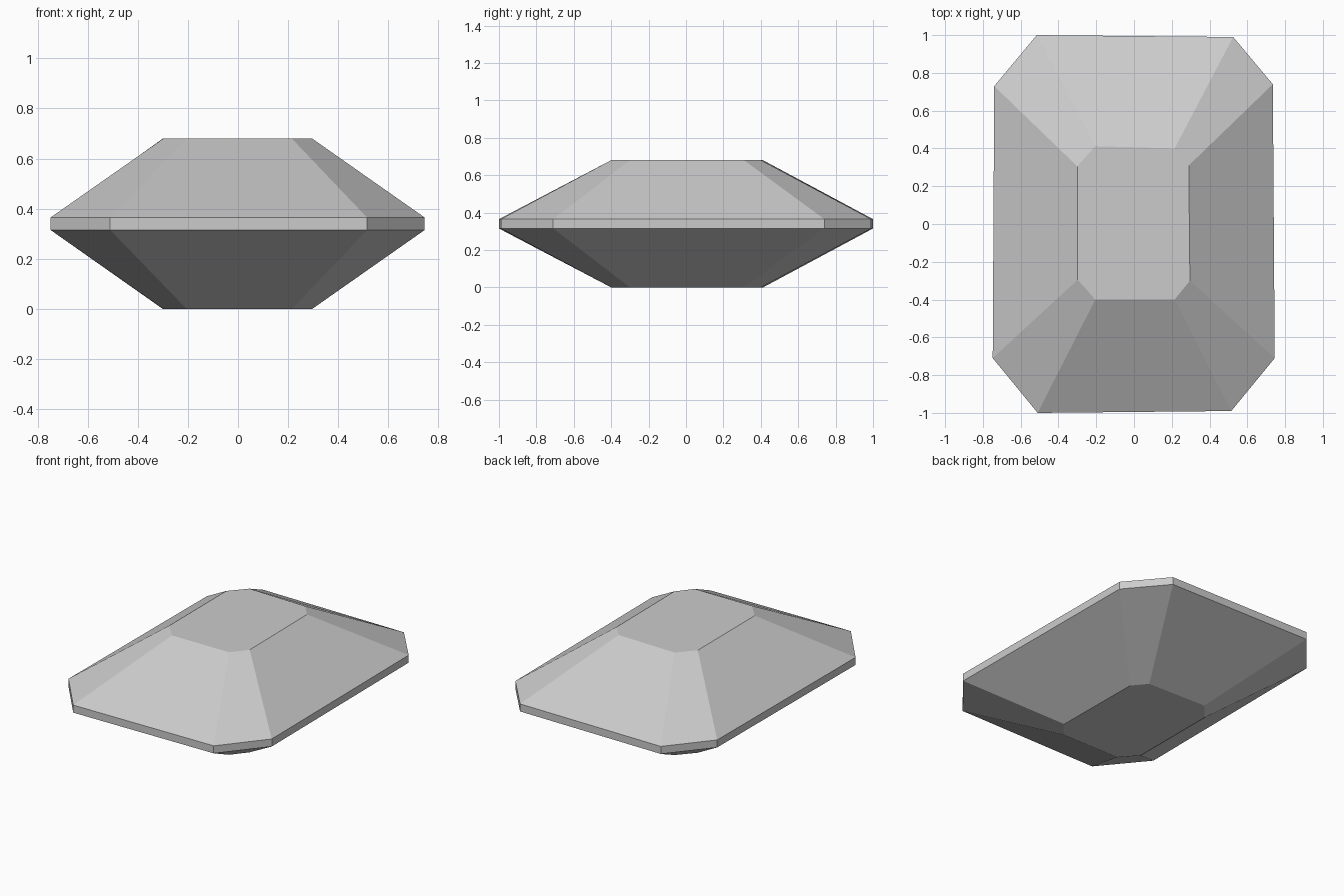
import bpy
import bmesh

cube = bpy.data.objects.get("Cube")
if cube:
    bpy.data.objects.remove(cube, do_unlink=True)

# Eight-sided outlines, listed counter-clockwise
GIRDLE = [(-0.51, -1.0), (0.515, -0.99), (0.745, -0.71), (0.735, 0.74),
          (0.525, 0.99), (-0.515, 1.0), (-0.74, 0.73), (-0.748, -0.71)]
TABLE = [(-0.205, -0.40), (0.215, -0.40), (0.296, -0.30), (0.29, 0.31),
         (0.215, 0.40), (-0.205, 0.412), (-0.30, 0.305), (-0.298, -0.295)]

# Horizontal rings from the bottom facet to the top facet
LEVELS = [(TABLE, 0.0), (GIRDLE, 0.315), (GIRDLE, 0.365), (TABLE, 0.68)]


def make_material(name, colour):
    mat = bpy.data.materials.new(name)
    mat.use_nodes = True
    mat.diffuse_color = colour
    mat.node_tree.nodes["Principled BSDF"].inputs["Base Color"].default_value = colour
    return mat


def loft(name, levels, mat):
    """Join stacked outlines into one closed flat-shaded solid."""
    bm = bmesh.new()
    rings = [[bm.verts.new((x, y, z)) for x, y in outline] for outline, z in levels]
    for low, high in zip(rings, rings[1:]):
        for i in range(len(low)):
            j = (i + 1) % len(low)
            bm.faces.new((low[i], low[j], high[j], high[i]))
    bm.faces.new(rings[0][::-1])
    bm.faces.new(rings[-1])
    bmesh.ops.recalc_face_normals(bm, faces=bm.faces)
    mesh = bpy.data.meshes.new(name)
    bm.to_mesh(mesh)
    bm.free()
    mesh.materials.append(mat)
    obj = bpy.data.objects.new(name, mesh)
    bpy.context.scene.collection.objects.link(obj)
    return obj


# Cut gem: lower facets, thin girdle band, upper facets
loft("cut_gem", LEVELS, make_material("light grey", (0.6, 0.6, 0.6, 1.0)))
